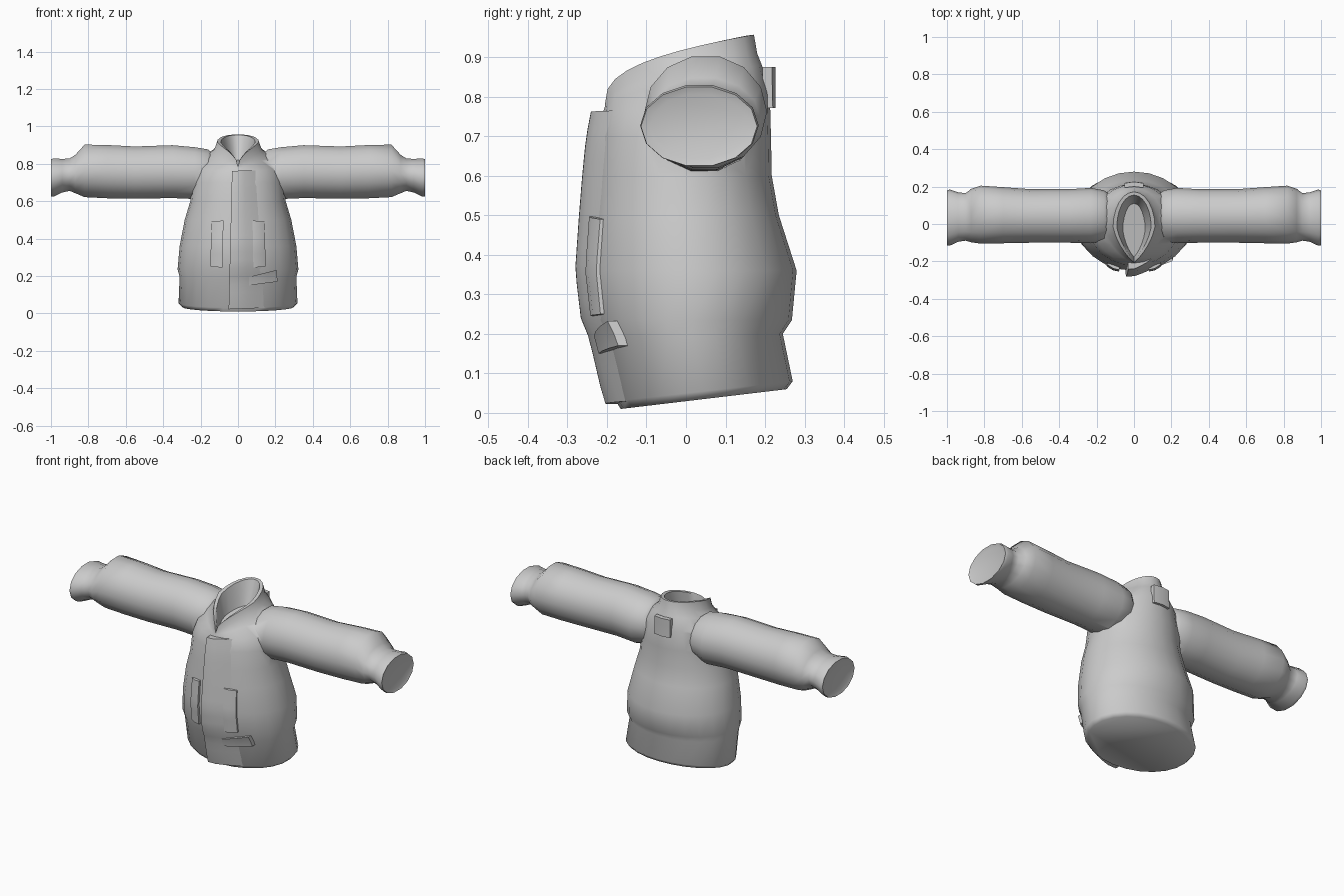
import bpy, bmesh
from math import sin, cos, pi, sqrt

if "Cube" in bpy.data.objects:
    bpy.data.objects.remove(bpy.data.objects["Cube"], do_unlink=True)

cloth = bpy.data.materials.new("grey cloth")
cloth.use_nodes = True
cloth.diffuse_color = (0.6, 0.6, 0.6, 1)
cloth.node_tree.nodes["Principled BSDF"].inputs["Base Color"].default_value = cloth.diffuse_color


def make_object(name, bm):
    bmesh.ops.recalc_face_normals(bm, faces=bm.faces)
    mesh = bpy.data.meshes.new(name)
    bm.to_mesh(mesh)
    bm.free()
    obj = bpy.data.objects.new(name, mesh)
    obj.data.materials.append(cloth)
    bpy.context.collection.objects.link(obj)
    return obj


def activate(obj):
    bpy.ops.object.select_all(action='DESELECT')
    obj.select_set(True)
    bpy.context.view_layer.objects.active = obj


def apply(obj, kind, **settings):
    mod = obj.modifiers.new(kind.lower(), kind)
    for key, value in settings.items():
        setattr(mod, key, value)
    activate(obj)
    bpy.ops.object.modifier_apply(modifier=mod.name)


def smooth(obj, angle):
    activate(obj)
    bpy.ops.object.shade_smooth_by_angle(angle=angle * pi / 180)


def loft(name, rings):
    bm = bmesh.new()
    loops = [[bm.verts.new(p) for p in ring] for ring in rings]
    for a, b in zip(loops, loops[1:]):
        for i in range(len(a)):
            j = (i + 1) % len(a)
            bm.faces.new((a[i], a[j], b[j], b[i]))
    bm.faces.new(loops[0])
    bm.faces.new(loops[-1])
    return make_object(name, bm)


def body_ring(z_front, z_back, half, y_front, y_back, curve=1, point=0, sides=24):
    """Oval ring whose height runs from front to back; point narrows the front."""
    ring = []
    for i in range(sides):
        a = 2 * pi * i / sides
        s = max(0, (1 + sin(a)) / 2)
        x = half * cos(a) * min(1, 2 * s) ** point
        ring.append((x, y_front + (y_back - y_front) * s,
                     z_front + (z_back - z_front) * s ** curve))
    return ring


# Torso sections: front height, back height, half width, front y, back y
torso = [
    (0.01, 0.06, 0.30, -0.165, 0.255),
    (0.03, 0.08, 0.318, -0.178, 0.27),
    (0.19, 0.20, 0.312, -0.215, 0.245),
    (0.235, 0.235, 0.323, -0.235, 0.268),
    (0.36, 0.36, 0.312, -0.25, 0.28),
    (0.50, 0.50, 0.285, -0.24, 0.235),
    (0.60, 0.60, 0.255, -0.232, 0.217),
    (0.70, 0.70, 0.245, -0.222, 0.215),
    (0.76, 0.81, 0.215, -0.21, 0.212),
]
# Shoulders, collar outside, collar lip, collar inside
neck = [
    (0.77, 0.88, 0.165, -0.207, 0.192, 0.6, 0.2),
    (0.775, 0.91, 0.128, -0.205, 0.18, 0.45, 0.3),
    (0.782, 0.957, 0.112, -0.205, 0.172, 0.38, 0.35),
    (0.778, 0.955, 0.092, -0.19, 0.155, 0.38, 0.35),
    (0.76, 0.82, 0.06, -0.175, 0.11, 0.6, 0.3),
]
jacket = loft("jacket_body", [body_ring(*r) for r in torso + neck])

# Sleeve sections: x, centre y, half depth, centre z, half height
sleeve = [
    (0.09, 0.04, 0.09, 0.74, 0.08),
    (0.16, 0.045, 0.135, 0.755, 0.125),
    (0.23, 0.045, 0.148, 0.75, 0.142),
    (0.35, 0.043, 0.143, 0.758, 0.145),
    (0.55, 0.043, 0.143, 0.753, 0.143),
    (0.70, 0.047, 0.15, 0.758, 0.146),
    (0.82, 0.05, 0.155, 0.762, 0.144),
    (0.87, 0.045, 0.143, 0.745, 0.105),
    (0.90, 0.038, 0.127, 0.742, 0.089),
    (0.94, 0.037, 0.132, 0.736, 0.092),
    (0.985, 0.034, 0.15, 0.727, 0.105),
    (1.0, 0.033, 0.147, 0.725, 0.102),
    (0.992, 0.033, 0.125, 0.725, 0.083),
]
for side in (1, -1):
    arm = loft("sleeve", [[(side * x, cy + ry * cos(2 * pi * i / 14), cz + rz * sin(2 * pi * i / 14))
                           for i in range(14)] for x, cy, ry, cz, rz in sleeve])
    apply(jacket, 'BOOLEAN', operation='UNION', solver='EXACT', object=arm)
    bpy.data.objects.remove(arm, do_unlink=True)
smooth(jacket, 62)


def torso_y(x, z, back=False):
    """Depth of the torso surface at a point seen from the front or the back."""
    col = 1 if back else 0
    for lo, hi in zip(torso, torso[1:]):
        if z <= hi[col]:
            break
    t = min(1, max(0, (z - lo[col]) / (hi[col] - lo[col])))
    half, front, rear = (lo[k] + (hi[k] - lo[k]) * t for k in (2, 3, 4))
    reach = (rear - front) / 2 * sqrt(max(0, 1 - (x / half) ** 2))
    return (front + rear) / 2 + (reach if back else -reach)


def panel(name, corners, heights, rows, back=False):
    """Cloth piece over the torso; corners run bottom left, bottom right, top right, top left."""
    (ax, az), (bx, bz), (cx, cz), (dx, dz) = corners
    bm = bmesh.new()
    outer, inner = [], []
    cols = len(heights)
    for r in range(rows):
        v = r / (rows - 1)
        for c, height in enumerate(heights):
            u = c / (cols - 1)
            x = (ax + (bx - ax) * u) * (1 - v) + (dx + (cx - dx) * u) * v
            z = (az + (bz - az) * u) * (1 - v) + (dz + (cz - dz) * u) * v
            y, out = torso_y(x, z, back), 1 if back else -1
            outer.append(bm.verts.new((x, y + out * height, z)))
            inner.append(bm.verts.new((x, y - out * 0.012, z)))
    for r in range(rows - 1):
        for c in range(cols - 1):
            k = r * cols + c
            for grid in (outer, inner):
                bm.faces.new([grid[n] for n in (k, k + 1, k + 1 + cols, k + cols)])
    for edge in [e for e in bm.edges if e.is_boundary and e.verts[0] in outer]:
        p, q = (outer.index(v) for v in edge.verts)
        bm.faces.new((outer[p], outer[q], inner[q], inner[p]))
    smooth(make_object(name, bm), 40)


# Overlapping front edge, raised on its free side
panel("front_flap", [(-0.05, 0.022), (0.15, 0.03), (0.10, 0.765), (-0.032, 0.762)],
      [0.033, 0.03, 0.018, 0.007, -0.004], 18)

# Pocket welts
for side, label in ((1, "left"), (-1, "right")):
    panel(label + "_pocket_welt",
          [(side * 0.082, 0.245), (side * 0.148, 0.25), (side * 0.142, 0.49), (side * 0.078, 0.497)],
          [0.014, 0.016, 0.008], 8)

# Small tab below the left pocket
panel("pocket_tab", [(0.06, 0.15), (0.212, 0.17), (0.205, 0.232), (0.058, 0.195)],
      [0.02, 0.02, 0.02, 0.022], 3)

# Square patch between the shoulders
panel("back_patch", [(-0.05, 0.772), (0.05, 0.772), (0.05, 0.875), (-0.05, 0.875)],
      [0.012, 0.014, 0.012], 4, back=True)
